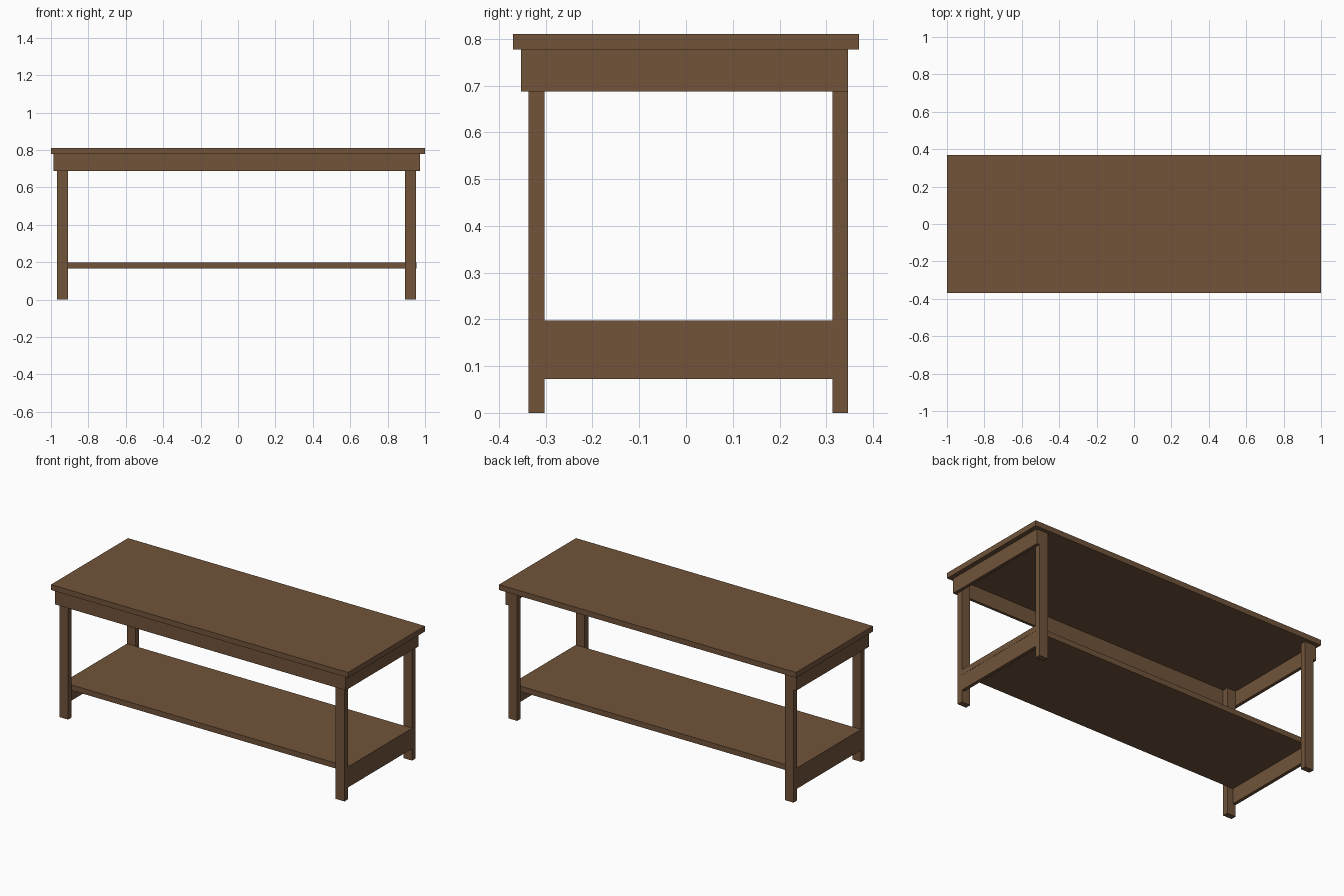
import bpy

if "Cube" in bpy.data.objects:
    bpy.data.objects.remove(bpy.data.objects["Cube"])

wood = bpy.data.materials.new("brown wood")
wood.diffuse_color = (0.165, 0.088, 0.042, 1)
wood.use_nodes = True
wood.node_tree.nodes["Principled BSDF"].inputs["Base Color"].default_value = wood.diffuse_color


def box(name, x, y, z):
    """Box from (min, max) ranges on each axis."""
    verts = [(a, b, c) for a in x for b in y for c in z]
    faces = [(0, 1, 3, 2), (4, 6, 7, 5), (0, 4, 5, 1),
             (2, 3, 7, 6), (0, 2, 6, 4), (1, 5, 7, 3)]
    mesh = bpy.data.meshes.new(name)
    mesh.from_pydata(verts, [], faces)
    mesh.materials.append(wood)
    ob = bpy.data.objects.new(name, mesh)
    bpy.context.collection.objects.link(ob)
    return ob


TOP_Z, APRON_Z, SHELF_Z = 0.777, 0.687, 0.165
LEG_X = {"left": (-0.967, -0.908), "right": (0.894, 0.953)}
LEG_Y = {"front": (-0.337, -0.303), "back": (0.313, 0.347)}
INNER_Y = (-0.303, 0.313)

# table top and lower shelf
box("table_top", (-1, 1), (-0.37, 0.37), (TOP_Z, 0.81))
box("lower_shelf", (-0.967, 0.954), INNER_Y, (SHELF_Z, 0.198))

# legs
for side, x in LEG_X.items():
    for end, y in LEG_Y.items():
        box(f"{end}_{side}_leg", x, y, (0, TOP_Z))

# side boards under the top, front board, and shelf rails
box("left_side_board", (-0.986, -0.967), (-0.353, 0.347), (APRON_Z, TOP_Z))
box("right_side_board", (0.953, 0.972), (-0.353, 0.347), (APRON_Z, TOP_Z))
box("front_board", (-0.967, 0.953), (-0.353, -0.337), (APRON_Z, TOP_Z))
box("left_shelf_rail", (-0.967, -0.947), INNER_Y, (0.072, SHELF_Z))
box("right_shelf_rail", (0.933, 0.953), INNER_Y, (0.072, SHELF_Z))
